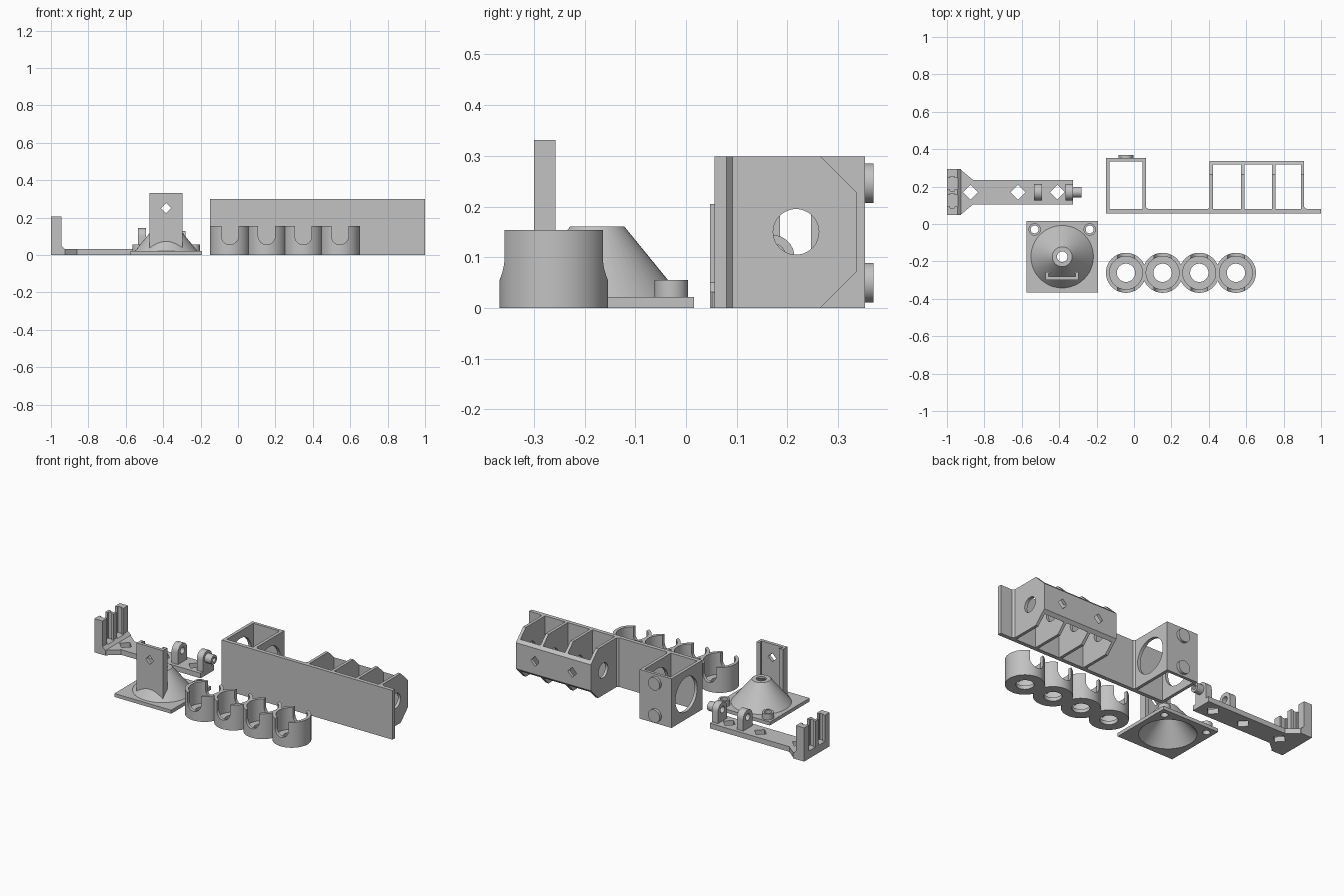
import bpy, bmesh, math

if "Cube" in bpy.data.objects:
    bpy.data.objects.remove(bpy.data.objects["Cube"])

grey = bpy.data.materials.new("light grey")
grey.use_nodes = True
GREY = (0.54, 0.54, 0.54, 1)
grey.diffuse_color = GREY
grey.node_tree.nodes["Principled BSDF"].inputs["Base Color"].default_value = GREY


def finish(name, bm):
    bmesh.ops.recalc_face_normals(bm, faces=bm.faces)
    mesh = bpy.data.meshes.new(name)
    bm.to_mesh(mesh)
    bm.free()
    mesh.materials.append(grey)
    ob = bpy.data.objects.new(name, mesh)
    bpy.context.collection.objects.link(ob)
    return ob


def loft(name, low, high, axis, a, b):
    """Solid between two matching 2D outlines at a and b along an axis."""
    place = {"x": lambda p, t: (t, p[0], p[1]),
             "y": lambda p, t: (p[0], t, p[1]),
             "z": lambda p, t: (p[0], p[1], t)}[axis]
    bm = bmesh.new()
    v0 = [bm.verts.new(place(p, a)) for p in low]
    v1 = [bm.verts.new(place(p, b)) for p in high]
    bm.faces.new(v0)
    bm.faces.new(v1)
    n = len(v0)
    for i in range(n):
        bm.faces.new((v0[i], v0[(i + 1) % n], v1[(i + 1) % n], v1[i]))
    return finish(name, bm)


def prism(name, pts, axis, a, b):
    return loft(name, pts, pts, axis, a, b)


def box(name, x0, x1, y0, y1, z0, z1):
    return prism(name, [(x0, y0), (x1, y0), (x1, y1), (x0, y1)], "z", z0, z1)


def circle(u, v, r, n=48):
    return [(u + r * math.cos(2 * math.pi * i / n),
             v + r * math.sin(2 * math.pi * i / n)) for i in range(n)]


def diamond(u, v, r):
    return circle(u, v, r, 4)


def arch(u, r, low, mid):
    """Flat at one end, half round at the other."""
    s = 1 if mid > low else -1
    turn = [(u + r * math.cos(math.pi * i / 16), mid + s * r * math.sin(math.pi * i / 16))
            for i in range(17)]
    return [(u + r, low)] + turn + [(u - r, low)]


def boolean(ob, others, kind="DIFFERENCE"):
    """Apply a boolean with each helper, then drop the helper."""
    for c in others:
        m = ob.modifiers.new("bool", "BOOLEAN")
        m.operation, m.solver, m.object = kind, "EXACT", c
        dg = bpy.context.evaluated_depsgraph_get()
        mesh = bpy.data.meshes.new_from_object(ob.evaluated_get(dg))
        ob.modifiers.clear()
        ob.data = mesh
        bpy.data.objects.remove(c)
    return ob


# Long mounting plate
P0, P1, H = 0.056, 0.08, 0.299
box("long_plate", -0.15, 1.0, P0, P1, 0, H)
for x, s in ((0.062, 1), (0.407, -1), (0.909, 1)):
    prism("corner_fillet", [(x - s * 0.004, P1 - 0.002), (x + s * 0.016, P1 - 0.002),
                            (x - s * 0.004, P1 + 0.016)], "z", 0, H)

# Open box with large side holes and two pegs on the back
boolean(box("square_box", -0.15, 0.064, P0, 0.353, 0, H), [
    box("cut", -0.131, 0.045, P1, 0.335, -0.1, 0.4),
    prism("cut", circle(0.211, 0.15, 0.105), "x", -0.2, 0.1)])
for z in (0.05, 0.246):
    prism("box_peg", circle(-0.043, z, 0.039), "y", 0.35, 0.37)

# Rack: chamfered dividers and a low back wall
profile = [(P0 + 0.01, 0), (0.265, 0), (0.336, 0.071), (0.336, 0.229), (0.265, H), (P0 + 0.01, H)]
for x in (0.405, 0.573, 0.739, 0.892):
    boolean(prism("rack_divider", profile, "x", x, x + 0.018),
            [prism("cut", circle(0.217, 0.15, 0.045), "x", 0, 1)])
wall = prism("rack_back_wall", [(0.318, 0.053), (0.336, 0.071), (0.336, 0.229), (0.318, 0.247)],
             "x", 0.405, 0.91)
boolean(wall, [prism("cut", diamond(x, 0.15, 0.03), "y", 0.3, 0.4) for x in (0.53, 0.78)])

# Row of joined cups with front and back notches
CY, R = -0.261, 0.107
centres = [-0.043 + 0.196 * i for i in range(4)]
cups = [prism("cup_row", circle(x, CY, R, 64), "z", 0, 0.154) for x in centres]
row = boolean(cups[0], cups[1:], "UNION")
for x in centres:
    boolean(row, [prism("cut", circle(x, CY, 0.088, 64), "z", 0.022, 0.3),
                  prism("cut", circle(x, CY, 0.049), "z", -0.1, 0.1),
                  prism("cut", arch(x, 0.045, 0.3, 0.1), "y", CY - 0.2, CY + 0.2)])

# Base plate with hollow cone, corner rings and upright channel
BX, BY = -0.384, -0.175


def hollow():
    return loft("cut", circle(BX, BY, 0.158), circle(BX, BY, 0.028), "z", -0.001, 0.15)


base = box("base_plate", BX - 0.191, BX + 0.191, BY - 0.191, BY + 0.191, 0, 0.021)
rings = [(BX + s * 0.147, BY + 0.146) for s in (-1, 1)]
boolean(base, [hollow()] + [prism("cut", circle(x, y, 0.021, 24), "z", -0.1, 0.1) for x, y in rings])
for x, y in rings:
    boolean(prism("corner_ring", circle(x, y, 0.033, 32), "z", 0.015, 0.055),
            [prism("cut", circle(x, y, 0.021, 24), "z", -0.1, 0.1)])
boolean(loft("cone", circle(BX, BY, 0.167), circle(BX, BY, 0.053), "z", 0.021, 0.161),
        [hollow(), prism("cut", circle(BX, BY, 0.028), "z", 0.14, 0.2)])

# Channel section with small lips, mirrored about its middle
side = [(0.088, -0.3), (0.088, -0.257), (0.062, -0.257), (0.062, -0.265), (0.072, -0.265),
        (0.072, -0.28)]
channel = [(BX + w, y) for w, y in side] + [(BX - w, y) for w, y in reversed(side)]
boolean(prism("upright_channel", channel, "z", 0.015, 0.331),
        [hollow(), prism("cut", diamond(BX, 0.25, 0.027), "y", -0.4, 0)])

# Flat arm with flared head and diamond holes
AY = 0.17
half = [(-1.0, 0.123), (-0.93, 0.123), (-0.86, 0.065), (-0.325, 0.065)]
outline = [(x, AY - w) for x, w in half] + [(x, AY + w) for x, w in reversed(half)]
boolean(prism("arm", outline, "z", 0, 0.031),
        [prism("cut", diamond(x, AY, 0.04), "z", -0.1, 0.1) for x in (-0.875, -0.62, -0.41)])

# Slotted head: three posts with grooved sides
head = [(-1.0, 0), (-0.925, 0), (-0.925, 0.031), (-0.945, 0.05), (-0.945, 0.205), (-1.0, 0.205)]
slots = [box("cut", x0, x1, AY + s * 0.046 - w, AY + s * 0.046 + w, 0.046, 0.3)
         for s in (-1, 1) for x0, x1, w in ((-1.1, -0.9, 0.031), (-0.985, -0.96, 0.039))]
boolean(prism("slotted_head", head, "y", AY - 0.123, AY + 0.123), slots)

# Two arched lugs, the outer one carrying a pin
for x0, x1, name in ((-0.535, -0.492, "inner_lug"), (-0.365, -0.325, "outer_lug")):
    boolean(prism(name, arch(AY, 0.044, 0.02, 0.1), "x", x0, x1),
            [prism("cut", circle(AY, 0.1, 0.02, 24), "x", x0 - 0.1, x1 + 0.1)])
boolean(prism("lug_pin", circle(AY, 0.1, 0.028, 24), "x", -0.33, -0.28),
        [prism("cut", circle(AY, 0.1, 0.014, 24), "x", -0.4, -0.2)])

# Smooth the round parts, keep edges sharp
bpy.ops.object.select_all(action="DESELECT")
for ob in bpy.context.collection.objects:
    if ob.type == "MESH" and ob.data.materials and ob.data.materials[0] == grey:
        ob.select_set(True)
        bpy.context.view_layer.objects.active = ob
bpy.ops.object.shade_smooth_by_angle(angle=math.radians(30))
